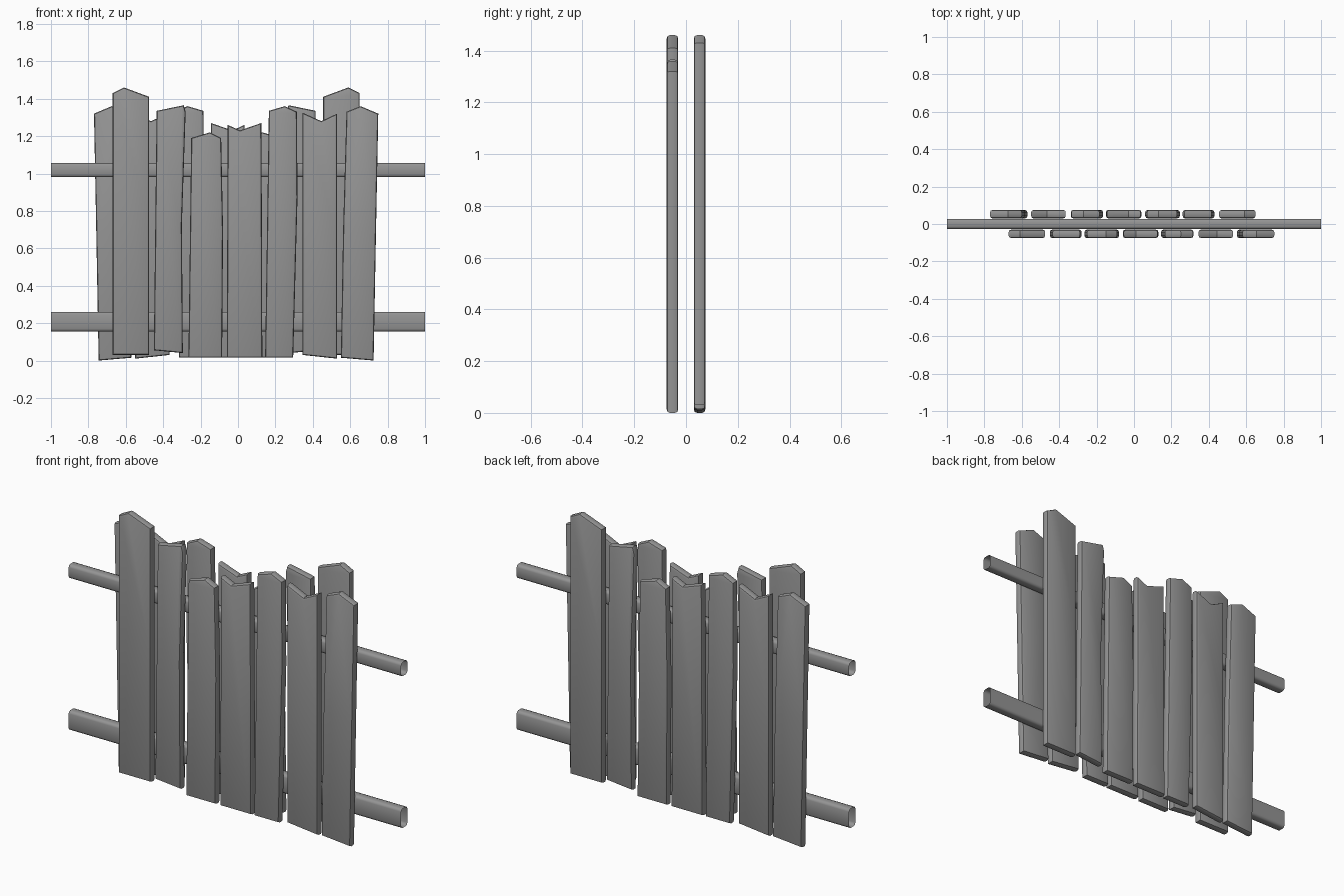
import bpy
import bmesh
import math

cube = bpy.data.objects.get("Cube")
if cube:
    bpy.data.objects.remove(cube, do_unlink=True)

# One weathered grey for everything
grey = bpy.data.materials.new("weathered grey")
GREY = (0.3, 0.3, 0.3, 1)
grey.use_nodes = True
grey.diffuse_color = GREY
grey.node_tree.nodes["Principled BSDF"].inputs["Base Color"].default_value = GREY


def finish(name, bm, angle):
    bmesh.ops.recalc_face_normals(bm, faces=bm.faces)
    mesh = bpy.data.meshes.new(name)
    bm.to_mesh(mesh)
    bm.free()
    mesh.materials.append(grey)
    obj = bpy.data.objects.new(name, mesh)
    bpy.context.collection.objects.link(obj)
    bpy.ops.object.select_all(action="DESELECT")
    obj.select_set(True)
    bpy.context.view_layer.objects.active = obj
    bpy.ops.object.shade_smooth_by_angle(angle=math.radians(angle))
    return obj


def plank(name, outline, turned):
    """Extrude a board outline and soften its edges; turned puts it on the back."""
    bm = bmesh.new()
    sign, shift = (-1, -0.02) if turned else (1, 0)
    near, far = sign * -0.075, sign * -0.03
    face = bm.faces.new([bm.verts.new((sign * x + shift, near, z)) for x, z in outline])
    solid = bmesh.ops.extrude_face_region(bm, geom=[face])
    for v in solid["geom"]:
        if isinstance(v, bmesh.types.BMVert):
            v.co.y = far
    bmesh.ops.recalc_face_normals(bm, faces=bm.faces)
    rims = [e for e in bm.edges if abs(e.verts[0].co.y - e.verts[1].co.y) < 0.001]
    bmesh.ops.bevel(bm, geom=rims, offset=0.013, segments=2, profile=0.5,
                    affect="EDGES", clamp_overlap=True)
    finish(name, bm, 35)


def rail(name, low, high):
    """Hollow rail with rounded corners and open ends."""
    y, c = 0.027, 0.014
    ring = []
    for sy, sz in ((1, 1), (-1, 1), (-1, -1), (1, -1)):
        z = high if sz > 0 else low
        corner = [(sy * y, z - sz * c), (sy * (y - 0.3 * c), z - sz * 0.3 * c),
                  (sy * (y - c), z)]
        ring += corner if sy * sz > 0 else corner[::-1]
    bm = bmesh.new()
    ends = [[bm.verts.new((x, *p)) for p in ring] for x in (-1, 1)]
    for i in range(len(ring)):
        j = (i + 1) % len(ring)
        bm.faces.new((ends[0][i], ends[0][j], ends[1][j], ends[1][i]))
    finish(name, bm, 50)


# Board outlines: left foot, right foot, right edge bend, top corners, left edge bend
BOARDS = [
    [(-.67, .03), (-.475, .03), (-.475, .8), (-.475, 1.41), (-.61, 1.46), (-.67, 1.43)],
    [(-.45, .055), (-.295, .04), (-.3, .73), (-.28, 1.33), (-.29, 1.365), (-.435, 1.335)],
    [(-.265, .015), (-.085, .015), (-.08, .7), (-.09, 1.19), (-.15, 1.22), (-.25, 1.19)],
    [(-.06, .015), (.13, .015), (.128, .7), (.125, 1.27), (.01, 1.23), (-.055, 1.26)],
    [(.145, .015), (.295, .015), (.318, .87), (.315, 1.33), (.25, 1.36), (.165, 1.335)],
    [(.345, .03), (.53, .01), (.53, .7), (.53, 1.32), (.445, 1.28), (.345, 1.325)],
    [(.55, .015), (.725, 0), (.738, .7), (.75, 1.32), (.655, 1.36), (.58, 1.33), (.562, .7)],
]

# The same run of boards covers the front and, turned about, the back
for i, outline in enumerate(BOARDS, 1):
    plank(f"front_plank_{i}", outline, False)
    plank(f"back_plank_{i}", outline, True)

rail("upper_rail", 0.98, 1.055)
rail("lower_rail", 0.155, 0.26)
